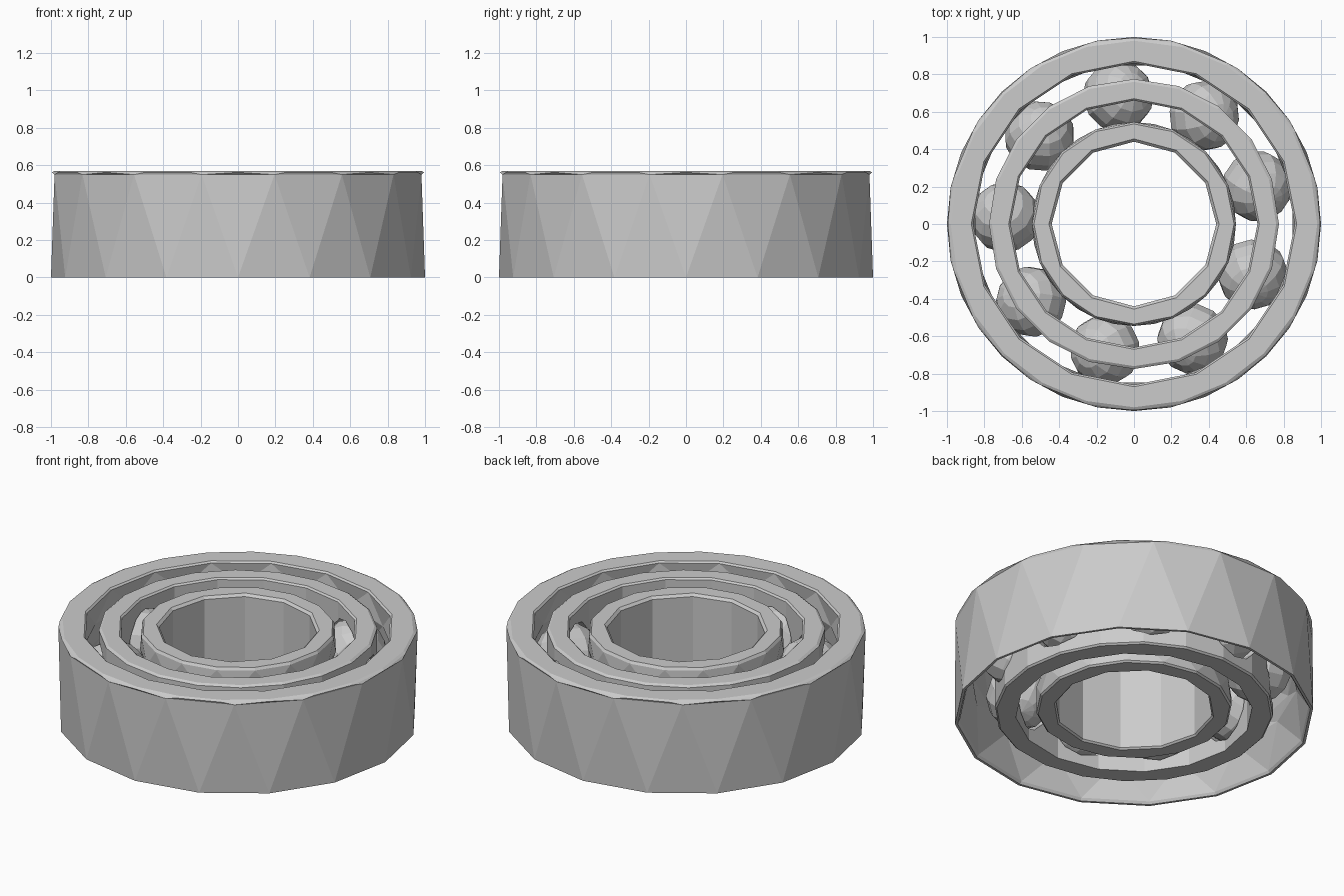
import bpy, bmesh, math

if "Cube" in bpy.data.objects:
    bpy.data.objects.remove(bpy.data.objects["Cube"])


def finish(name, bm):
    bmesh.ops.recalc_face_normals(bm, faces=bm.faces[:])
    mesh = bpy.data.meshes.new(name)
    bm.to_mesh(mesh)
    bm.free()
    obj = bpy.data.objects.new(name, mesh)
    bpy.context.collection.objects.link(obj)
    return obj


def bridge(bm, a, b):
    """Join two closed rings (lists of angle, vertex) with triangles."""
    (pa, ra), (pb, rb) = a, b
    na, nb = len(ra), len(rb)
    i = j = 0
    while i < na or j < nb:
        next_a = pa + (i + 1) / na
        next_b = pb + (j + 1) / nb
        if j >= nb or (i < na and next_a <= next_b):
            bm.faces.new((ra[i % na], ra[(i + 1) % na], rb[j % nb]))
            i += 1
        else:
            bm.faces.new((ra[i % na], rb[(j + 1) % nb], rb[j % nb]))
            j += 1


def faceted_ring(name, rows):
    """Closed lathe; each row is radius, height, side count, half-step flag."""
    bm = bmesh.new()
    rings = []
    for r, z, n, half in rows:
        phase = 0.5 * half / n
        verts = []
        for k in range(n):
            t = math.tau * (phase + k / n) - math.pi / 2
            verts.append(bm.verts.new((r * math.cos(t), r * math.sin(t), z)))
        rings.append((phase, verts))
    for k in range(len(rings)):
        bridge(bm, rings[k], rings[(k + 1) % len(rings)])
    return finish(name, bm)


# Outer ring: thin lower lip, thick upper shoulder, ball groove between
faceted_ring("outer_ring", [
    (1.0, 0.0, 16, 0), (1.0, 0.55, 16, 1), (0.995, 0.562, 24, 0),
    (0.98, 0.57, 24, 0), (0.87, 0.57, 16, 0), (0.86, 0.56, 16, 0),
    (0.865, 0.42, 16, 1), (0.90, 0.29, 16, 0), (0.91, 0.22, 16, 1),
    (0.975, 0.015, 16, 0), (0.985, 0.0, 16, 0),
])

# Inner ring with its ball groove and a faceted bore
faceted_ring("inner_ring", [
    (0.45, 0.04, 12, 0), (0.535, 0.04, 16, 0), (0.545, 0.05, 16, 0),
    (0.545, 0.16, 16, 1), (0.50, 0.285, 16, 0), (0.545, 0.42, 16, 1),
    (0.545, 0.545, 16, 0), (0.535, 0.56, 16, 0), (0.455, 0.56, 12, 0),
    (0.44, 0.545, 12, 0), (0.44, 0.05, 12, 0),
])

# Cage between the rings
cage = faceted_ring("ball_cage", [
    (0.66, 0.025, 16, 0), (0.765, 0.025, 20, 0), (0.775, 0.035, 20, 0),
    (0.775, 0.55, 20, 0), (0.76, 0.56, 20, 0), (0.67, 0.56, 16, 0),
    (0.66, 0.55, 16, 0), (0.66, 0.035, 16, 0),
])

# Balls and the round pockets cut through the cage
BALLS, PITCH, MID = 9, 0.69, 0.285
pockets = bmesh.new()
for k in range(BALLS):
    a = math.radians(17 + k * 360 / BALLS)
    pos = (PITCH * math.cos(a), PITCH * math.sin(a), MID)
    bpy.ops.mesh.primitive_uv_sphere_add(
        segments=12, ring_count=8, radius=0.19, location=pos,
        rotation=(0.5, 0.3, a))
    bpy.context.object.name = f"ball_{k + 1}"

    cyl = bmesh.ops.create_cone(pockets, cap_ends=True, segments=12,
                                radius1=0.2, radius2=0.2, depth=0.4)["verts"]
    for v in cyl:
        x, y, z = v.co
        rad = PITCH + z
        v.co = (rad * math.cos(a) - y * math.sin(a),
                rad * math.sin(a) + y * math.cos(a), MID + x)
cutter = finish("pocket_cutter", pockets)
cutter.hide_render = True
cutter.hide_viewport = True
cut = cage.modifiers.new("pockets", 'BOOLEAN')
cut.operation = 'DIFFERENCE'
cut.solver = 'EXACT'
cut.object = cutter
